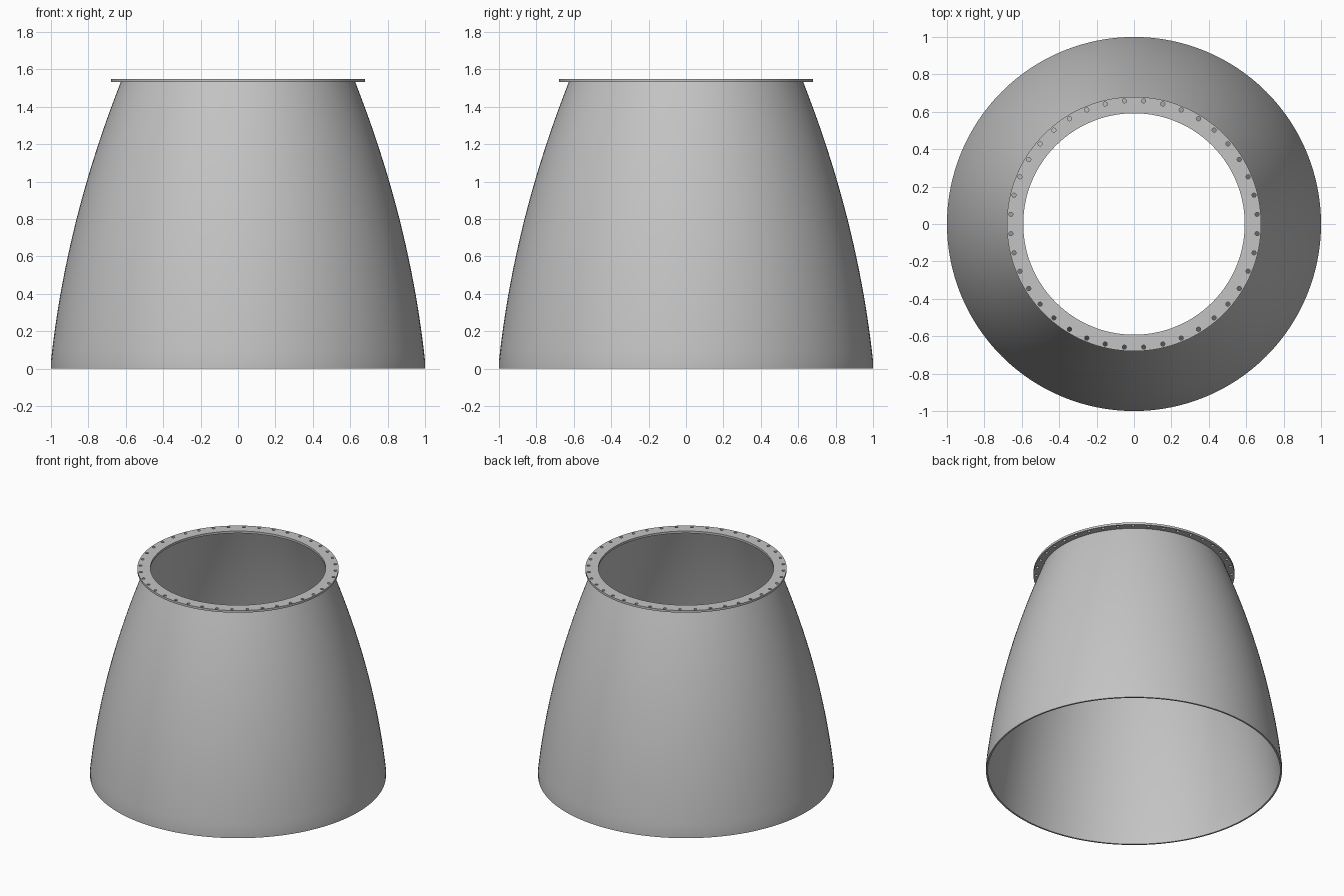
import bpy, bmesh
from math import cos, sin, tau, radians

cube = bpy.data.objects.get("Cube")
if cube:
    bpy.data.objects.remove(cube, do_unlink=True)

SIDES = 128
WALL = 0.012
FLANGE_BOTTOM, FLANGE_TOP = 1.532, 1.548
HOLES = 40

# Single bare metal colour
metal = bpy.data.materials.new("grey_metal")
metal.use_nodes = True
colour = (0.55, 0.55, 0.55, 1)
metal.diffuse_color = colour
metal.node_tree.nodes["Principled BSDF"].inputs["Base Color"].default_value = colour


def finish(name, bm):
    """Turn a bmesh into a named object with smooth sides and sharp rims."""
    bmesh.ops.remove_doubles(bm, verts=bm.verts, dist=0.0001)
    bmesh.ops.recalc_face_normals(bm, faces=bm.faces)
    mesh = bpy.data.meshes.new(name)
    bm.to_mesh(mesh)
    bm.free()
    mesh.materials.append(metal)
    obj = bpy.data.objects.new(name, mesh)
    bpy.context.collection.objects.link(obj)
    bpy.ops.object.select_all(action='DESELECT')
    obj.select_set(True)
    bpy.context.view_layer.objects.active = obj
    bpy.ops.object.shade_smooth_by_angle(angle=radians(30))
    return obj


def lathe(name, profile):
    """Revolve a closed (radius, height) profile about the z axis."""
    bm = bmesh.new()
    verts = [bm.verts.new((r, 0, z)) for r, z in profile]
    edges = [bm.edges.new((a, b)) for a, b in zip(verts, verts[1:] + verts[:1])]
    bmesh.ops.spin(bm, geom=verts + edges, cent=(0, 0, 0), axis=(0, 0, 1),
                   angle=tau, steps=SIDES, use_merge=True)
    return finish(name, bm)


def add_circle(curve, x, y, radius, sides):
    spline = curve.splines.new('POLY')
    spline.points.add(sides - 1)
    spline.use_cyclic_u = True
    for i, point in enumerate(spline.points):
        a = tau * i / sides
        point.co = (x + radius * cos(a), y + radius * sin(a), 0, 1)


# Bell shell: short straight lip, then a gentle curve narrowing upward
LIP = 0.04
outer = [(1.0, 0.0)]
for i in range(25):
    h = (FLANGE_BOTTOM - LIP) * i / 24
    outer.append((1 - 0.107 * h - 0.096 * h * h, LIP + h))
inner = [(r - WALL, z) for r, z in reversed(outer)]
lathe("bell_shell", outer + inner)

# Flange: flat ring with a circle of bolt holes, extruded from its outline
outline = bpy.data.curves.new("flange_outline", 'CURVE')
outline.dimensions = '2D'
outline.fill_mode = 'BOTH'
outline.extrude = (FLANGE_TOP - FLANGE_BOTTOM) / 2
add_circle(outline, 0, 0, 0.68, SIDES)
add_circle(outline, 0, 0, 0.592, SIDES)
for i in range(HOLES):
    a = tau * (i + 0.5) / HOLES
    add_circle(outline, 0.66 * cos(a), 0.66 * sin(a), 0.011, 16)

helper = bpy.data.objects.new("flange_outline", outline)
bpy.context.collection.objects.link(helper)
bpy.context.view_layer.update()
evaluated = helper.evaluated_get(bpy.context.evaluated_depsgraph_get())
bm = bmesh.new()
bm.from_mesh(evaluated.to_mesh())
evaluated.to_mesh_clear()
bpy.data.objects.remove(helper, do_unlink=True)
bmesh.ops.translate(bm, verts=bm.verts,
                    vec=(0, 0, (FLANGE_TOP + FLANGE_BOTTOM) / 2))
finish("bolt_flange", bm)
